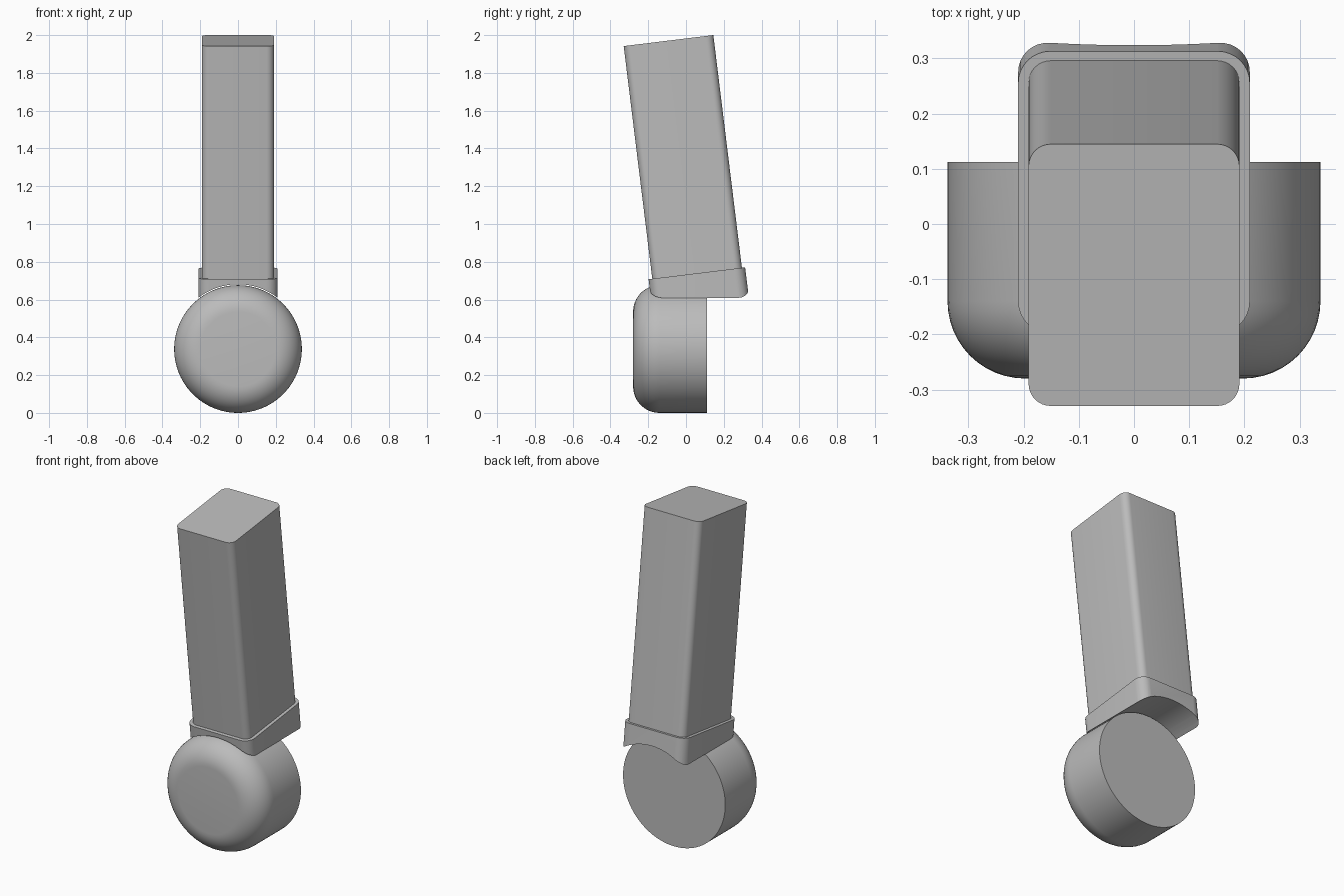
import bpy, bmesh, math
from mathutils import Matrix, Vector

if "Cube" in bpy.data.objects:
    bpy.data.objects.remove(bpy.data.objects["Cube"])

TILT = math.radians(7)
R = 0.338

grey = bpy.data.materials.new("plain grey")
grey.diffuse_color = (0.5, 0.5, 0.5, 1)
grey.use_nodes = True
grey.node_tree.nodes["Principled BSDF"].inputs["Base Color"].default_value = grey.diffuse_color


def finish(name, bm):
    bmesh.ops.recalc_face_normals(bm, faces=bm.faces)
    me = bpy.data.meshes.new(name)
    bm.to_mesh(me)
    bm.free()
    me.materials.append(grey)
    ob = bpy.data.objects.new(name, me)
    bpy.context.collection.objects.link(ob)
    return ob


def smooth(ob):
    bpy.ops.object.select_all(action='DESELECT')
    ob.select_set(True)
    bpy.context.view_layer.objects.active = ob
    bpy.ops.object.shade_smooth_by_angle(angle=math.radians(30))


def rounded_post(name, hx, hy, r, top, length):
    """Rounded-rectangle bar hanging from its tilted top centre."""
    bm = bmesh.new()
    ring = []
    for q, (sx, sy) in enumerate([(1, 1), (-1, 1), (-1, -1), (1, -1)]):
        for i in range(9):
            a = math.pi / 2 * (q + i / 8)
            ring.append(bm.verts.new((sx * (hx - r) + r * math.cos(a),
                                      sy * (hy - r) + r * math.sin(a), 0)))
    face = bm.faces.new(ring)
    ext = bmesh.ops.extrude_face_region(bm, geom=[face], use_keep_orig=True)
    bmesh.ops.translate(bm, vec=(0, 0, -length),
                        verts=[g for g in ext["geom"] if isinstance(g, bmesh.types.BMVert)])
    bm.transform(Matrix.Translation(top) @ Matrix.Rotation(TILT, 4, 'X'))
    return finish(name, bm)


def drum(name, profile, segs=96):
    """Revolve (radius, y) points around the horizontal y axis at height R."""
    bm = bmesh.new()
    rings = [[bm.verts.new((r * math.cos(2 * math.pi * k / segs), y,
                            R + r * math.sin(2 * math.pi * k / segs)))
              for k in range(segs)] for r, y in profile]
    for a, b in zip(rings, rings[1:]):
        for k in range(segs):
            n = (k + 1) % segs
            bm.faces.new((a[k], a[n], b[n], b[k]))
    bm.faces.new(rings[0])
    bm.faces.new(rings[-1])
    return finish(name, bm)


# Round head with a filleted front rim and flat back
F = 0.14
rim = [(R - F + F * math.sin(math.pi / 2 * i / 12),
        -0.28 + F - F * math.cos(math.pi / 2 * i / 12)) for i in range(13)]
smooth(drum("round_head", rim + [(R, 0.112)]))

# Tilted handle
smooth(rounded_post("handle", 0.191, 0.239, 0.04, Vector((0, -0.0925, 1.971)), 1.25))

# Collar, its underside hollowed to saddle over the head
collar = rounded_post("collar", 0.21, 0.2575, 0.058, Vector((0, 0.0575, 0.739)), 0.25)
cutter = drum("saddle_cutter", [(R + 0.005, -0.6), (R + 0.005, 0.6)])
cutter.hide_render = True
mod = collar.modifiers.new("saddle", 'BOOLEAN')
mod.operation = 'DIFFERENCE'
mod.solver = 'EXACT'
mod.object = cutter
bpy.ops.object.select_all(action='DESELECT')
collar.select_set(True)
bpy.context.view_layer.objects.active = collar
bpy.ops.object.modifier_apply(modifier=mod.name)
bpy.data.objects.remove(cutter)
smooth(collar)
